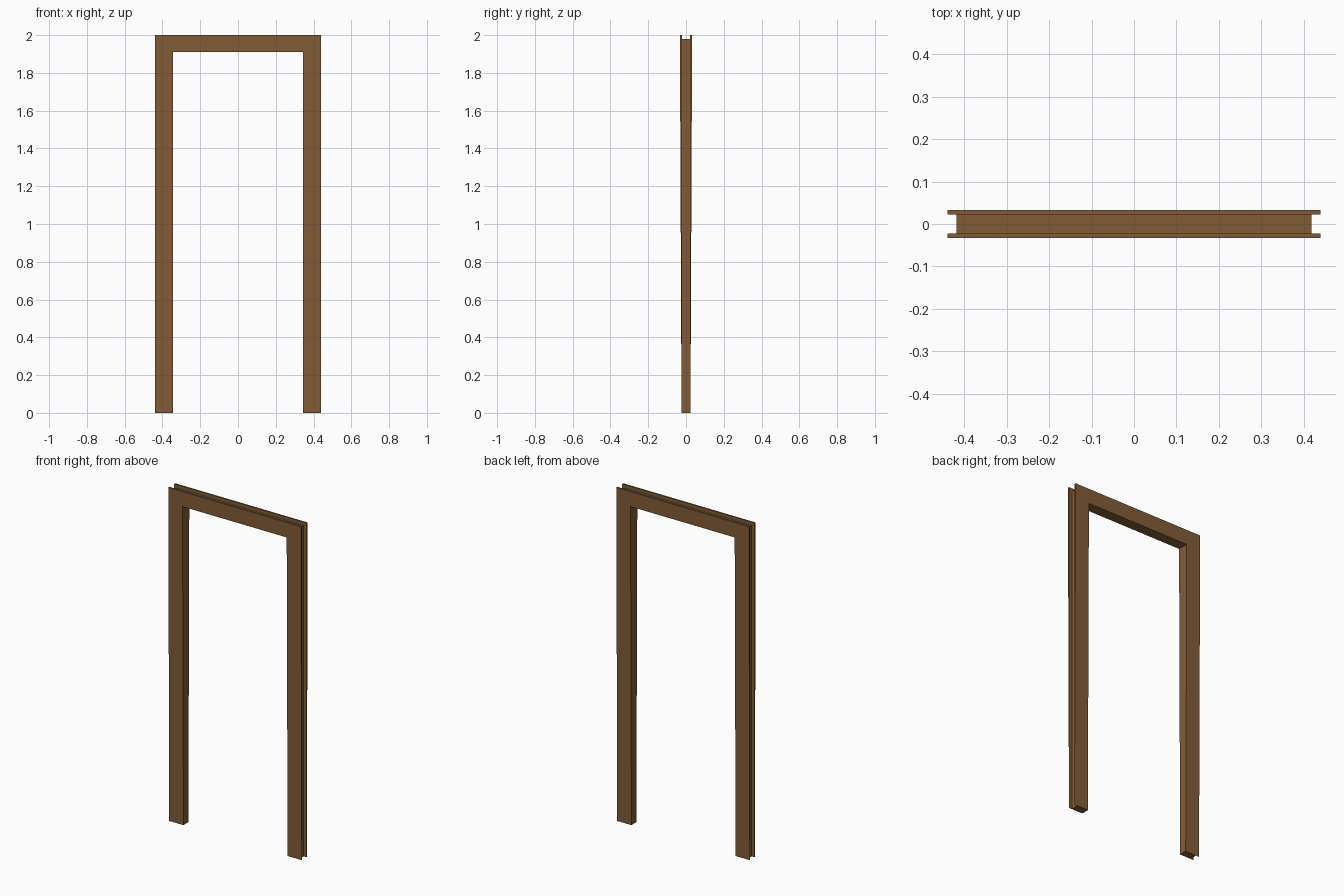
import bpy

if "Cube" in bpy.data.objects:
    bpy.data.objects.remove(bpy.data.objects["Cube"])

wood = bpy.data.materials.new("brown wood")
wood.diffuse_color = (0.22, 0.108, 0.037, 1)
wood.use_nodes = True
wood.node_tree.nodes["Principled BSDF"].inputs["Base Color"].default_value = wood.diffuse_color

INNER_X, INNER_Z = 0.345, 1.91   # door opening
CORE_Y = 0.0225                  # half depth of the jamb


def arch(name, outer_x, outer_z, front_y, back_y):
    """Doorway-shaped slab; front_y and back_y give y at a height z."""
    half = [(outer_x, 0), (outer_x, outer_z), (INNER_X, INNER_Z), (INNER_X, 0)]
    pts = half + [(-x, z) for x, z in half]
    verts = [(x, f(z), z) for f in (front_y, back_y) for x, z in pts]
    # right leg, head and left leg as mitred quads
    quads = [(0, 1, 2, 3), (1, 5, 6, 2), (5, 4, 7, 6)]
    rim = [0, 1, 5, 4, 7, 6, 2, 3]
    faces = [q[::-1] for q in quads] + [tuple(i + 8 for i in q) for q in quads]
    for a, b in zip(rim, rim[1:] + rim[:1]):
        faces.append((a, b, b + 8, a + 8))
    mesh = bpy.data.meshes.new(name)
    mesh.from_pydata(verts, [], faces)
    import bmesh
    bm = bmesh.new()
    bm.from_mesh(mesh)
    bmesh.ops.recalc_face_normals(bm, faces=bm.faces)
    bm.to_mesh(mesh)
    bm.free()
    mesh.materials.append(wood)
    obj = bpy.data.objects.new(name, mesh)
    bpy.context.collection.objects.link(obj)
    return obj


# Jamb core, set back from the casing edges
arch("door_jamb", 0.418, 1.98, lambda z: -CORE_Y, lambda z: CORE_Y)

# Front and back casings, wedge-thin at the floor and thicker at the top
for name, s in (("front_casing", -1), ("back_casing", 1)):
    arch(name, 0.439, 2.0,
         lambda z: s * CORE_Y,
         lambda z: s * (CORE_Y + 0.001 + 0.009 * z / 2))
